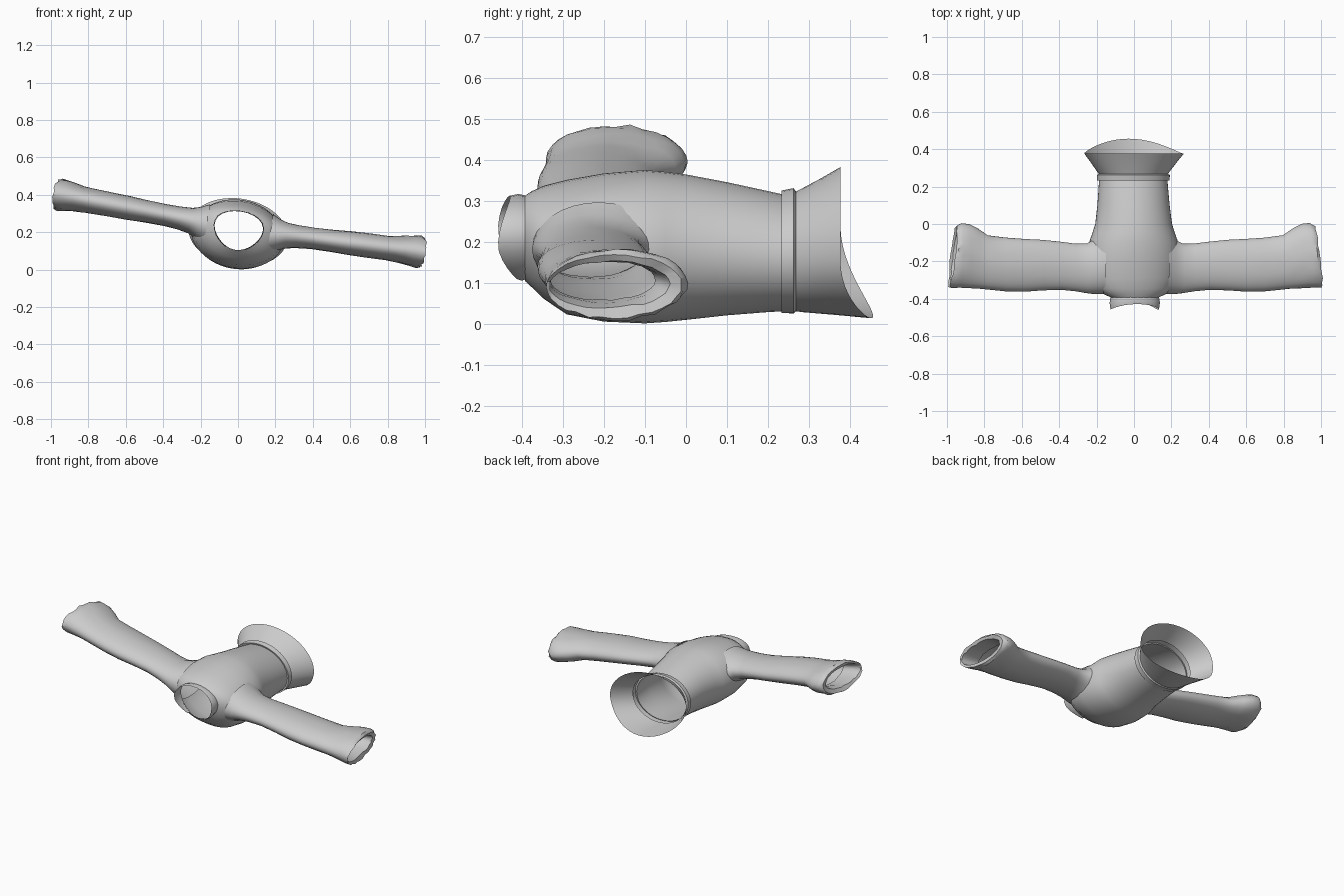
import bpy, bmesh, random
from math import sin, cos, pi, radians
from mathutils import Matrix, Vector

if "Cube" in bpy.data.objects:
    bpy.data.objects.remove(bpy.data.objects["Cube"])

random.seed(3)
PIVOT = Vector((0, 0, 0.2))
TILT = Matrix.Rotation(radians(9), 4, 'Y')   # whole garment leans towards +x


def skin(name, rings, closed=True, smooth=40):
    """Bridge a list of point rings into an open cloth surface."""
    bm = bmesh.new()
    vr = [[bm.verts.new(TILT @ (Vector(p) - PIVOT) + PIVOT) for p in r] for r in rings]
    n = len(vr[0])
    for a, b in zip(vr, vr[1:]):
        for i in range(n if closed else n - 1):
            j = (i + 1) % n
            bm.faces.new((a[i], a[j], b[j], b[i]))
    bmesh.ops.recalc_face_normals(bm, faces=bm.faces)
    me = bpy.data.meshes.new(name)
    bm.to_mesh(me)
    bm.free()
    ob = bpy.data.objects.new(name, me)
    bpy.context.collection.objects.link(ob)
    bpy.context.view_layer.objects.active = ob
    ob.select_set(True)
    bpy.ops.object.shade_smooth_by_angle(angle=radians(smooth))
    ob.select_set(False)
    return ob


def body_ring(y, z0, z1, rx, taper=0.0, dip=0.0, n=48):
    """Ring round the y axis; taper widens the top, dip pulls the lower edge out."""
    out = []
    for i in range(n):
        t = 2 * pi * i / n
        c, s = cos(t), sin(t)
        out.append((rx * c * (1 + taper * s), y + dip * max(0, -s) ** 2,
                    (z0 + z1) / 2 + (z1 - z0) / 2 * s))
    return out


# Torso: neckline, shoulders, chest, waist
torso = [(-.392, .105, .312, .128, .2), (-.375, .09, .322, .165, .14),
         (-.345, .062, .335, .205, .08), (-.29, .026, .349, .24, 0),
         (-.2, .008, .365, .25, 0), (-.1, .003, .374, .24, 0),
         (-.05, .006, .37, .222, 0), (0, .011, .364, .206, 0), (.1, .022, .345, .194, 0),
         (.2, .03, .323, .186, 0), (.235, .032, .315, .184, 0)]
skin("torso", [body_ring(*r) for r in torso])

# Hem: seam fold, then flared skirt with a longer lower edge
hem = [(.235, .032, .315, .184, 0, 0), (.232, .028, .324, .195, 0, 0),
       (.262, .027, .33, .196, 0, 0), (.268, .032, .322, .186, 0, 0),
       (.28, .03, .328, .195, 0, .005), (.33, .024, .354, .232, 0, .04),
       (.376, .017, .38, .268, 0, .08)]
skin("hem", [body_ring(*r) for r in hem])

# Collar band, open at the lower edge
inner, middle, outer = [], [], []
N = 22
for i in range(N + 1):
    t = radians(-62 + 304 * i / N)
    c, s = cos(t), sin(t)
    reach = -.458 + .03 * max(0, s) ** 2 + .055 * max(0, -s) ** 1.5
    for lst, k, y in ((inner, 1, -.388), (middle, 1.04, (reach - .388) / 2), (outer, 1.0, reach)):
        lst.append((.128 * k * c * (1 + .2 * s), y, .208 + .1035 * k * s))
skin("collar", [inner, middle, outer], closed=False)


def sleeve_ring(side, x, y0, y1, zc, rz, slant=0.0, wrinkle=0.0, n=32):
    out = []
    for i in range(n):
        t = 2 * pi * i / n
        y = (y0 + y1) / 2 + (y1 - y0) / 2 * cos(t)
        w = wrinkle * random.uniform(-1, 1)
        out.append((side * (x - slant * (y + .34) / .34 + w), y + w * .5,
                    zc + (rz + w) * sin(t)))
    return out


# Sleeves: shoulder root, arm, bunched cuff, lining folded back inside
sleeve = [(.17, -.375, -.05, .21, .115, 0, 0), (.215, -.375, -.08, .215, .088, 0, 0),
          (.26, -.37, -.105, .222, .069, 0, .001), (.32, -.36, -.105, .226, .061, 0, .001),
          (.4, -.352, -.095, .23, .058, 0, .001), (.5, -.355, -.085, .233, .06, 0, .001),
          (.6, -.362, -.08, .236, .064, 0, .001), (.7, -.36, -.073, .239, .065, 0, .001),
          (.8, -.35, -.06, .242, .066, 0, .002), (.85, -.345, -.025, .244, .07, 0, .003),
          (.9, -.343, .0, .247, .076, 0, .004), (.95, -.34, .004, .248, .084, .01, .004),
          (.985, -.34, -.002, .248, .086, .03, .004), (1.008, -.34, -.01, .248, .078, .04, .004),
          (1.0, -.333, -.04, .25, .058, .04, .004), (.95, -.33, -.06, .25, .05, .03, .003),
          (.88, -.33, -.075, .246, .05, 0, .002)]
for side, label in ((1, "right"), (-1, "left")):
    skin("sleeve_" + label, [sleeve_ring(side, *r) for r in sleeve], smooth=35)
